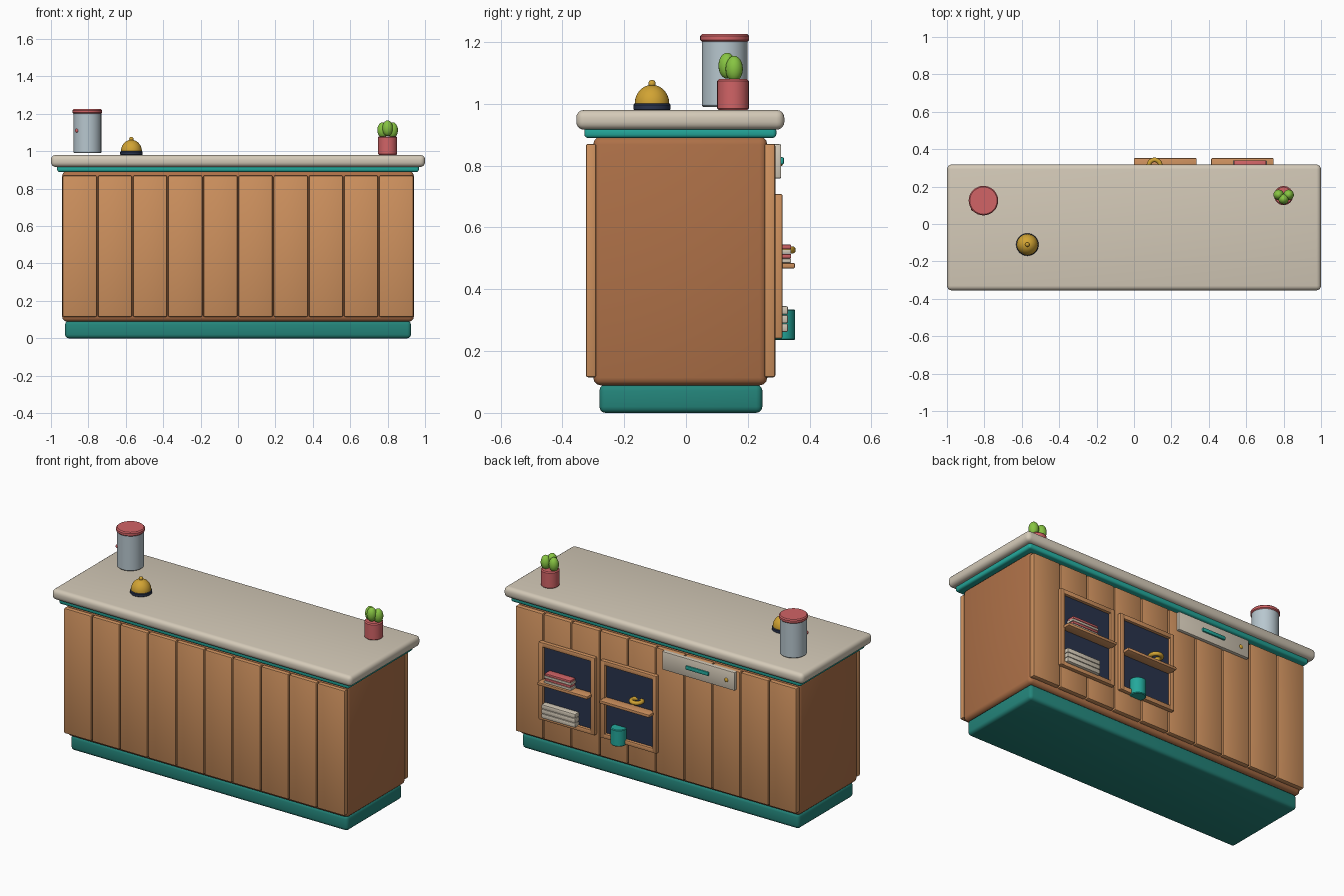
import bpy, bmesh, math
from mathutils import Matrix

if "Cube" in bpy.data.objects:
    bpy.data.objects.remove(bpy.data.objects["Cube"])


def mat(name, rgb):
    lin = [c / 12.92 if c <= 0.04045 else ((c + 0.055) / 1.055) ** 2.4 for c in rgb]
    m = bpy.data.materials.new(name)
    m.diffuse_color = (*lin, 1)
    m.use_nodes = True
    m.node_tree.nodes["Principled BSDF"].inputs["Base Color"].default_value = m.diffuse_color
    return m


PLANK = mat("light_wood", (0.81, 0.57, 0.37))
WOOD = mat("dark_wood", (0.68, 0.44, 0.28))
DTEAL = mat("dark_teal", (0.14, 0.52, 0.48))
TEAL = mat("teal", (0.14, 0.66, 0.61))
CREAM = mat("cream", (0.83, 0.79, 0.72))
CORAL = mat("coral", (0.82, 0.39, 0.40))
GOLD = mat("gold", (0.82, 0.64, 0.20))
NAVY = mat("navy", (0.16, 0.20, 0.30))
GREEN = mat("leaf_green", (0.53, 0.77, 0.26))
GLASS = mat("pale_glass", (0.72, 0.78, 0.81))


def finish(name, bm, m):
    me = bpy.data.meshes.new(name)
    bmesh.ops.recalc_face_normals(bm, faces=bm.faces)
    bm.to_mesh(me)
    bm.free()
    me.materials.append(m)
    ob = bpy.data.objects.new(name, me)
    bpy.context.collection.objects.link(ob)
    bpy.ops.object.select_all(action='DESELECT')
    ob.select_set(True)
    bpy.context.view_layer.objects.active = ob
    bpy.ops.object.shade_smooth_by_angle(angle=math.radians(35))
    return ob


def box(name, x, y, z, m, bevel=0.004, seg=2):
    """Rounded box from (min, max) ranges."""
    bm = bmesh.new()
    bmesh.ops.create_cube(bm, size=1)
    for v in bm.verts:
        for i, (a, b) in enumerate((x, y, z)):
            v.co[i] = (a + b) / 2 + v.co[i] * (b - a)
    if bevel:
        bmesh.ops.bevel(bm, geom=bm.edges[:], offset=bevel, segments=seg,
                        profile=0.5, affect='EDGES')
    return finish(name, bm, m)


def lathe(name, cx, cy, profile, m, n=32):
    """Spin (radius, z) points about a vertical axis."""
    bm = bmesh.new()
    vs = [bm.verts.new((r, 0, z)) for r, z in profile]
    es = [bm.edges.new(p) for p in zip(vs, vs[1:])]
    bmesh.ops.spin(bm, geom=vs + es, cent=(0, 0, 0), axis=(0, 0, 1),
                   angle=math.tau, steps=n, use_duplicate=False)
    bmesh.ops.remove_doubles(bm, verts=bm.verts, dist=1e-5)
    bmesh.ops.translate(bm, verts=bm.verts, vec=(cx, cy, 0))
    return finish(name, bm, m)


def drum(name, cx, cy, r, z0, z1, m, b=0.004):
    return lathe(name, cx, cy, [(0, z0), (r - b, z0), (r, z0 + b), (r, z1 - b),
                                (r - b, z1), (0, z1)], m)


def ball(name, c, size, m):
    bm = bmesh.new()
    bmesh.ops.create_uvsphere(bm, u_segments=20, v_segments=12, radius=1,
                              matrix=Matrix.Translation(c) @ Matrix.Diagonal((*size, 1)))
    return finish(name, bm, m)


# counter body
box("base", (-0.925, 0.925), (-0.28, 0.247), (0, 0.092), DTEAL, 0.02, 3)
box("cabinet_body", (-0.94, 0.94), (-0.30, 0.263), (0.089, 0.893), WOOD, 0.025, 3)
box("trim", (-0.967, 0.967), (-0.329, 0.292), (0.889, 0.925), TEAL, 0.012, 3)
box("countertop", (-1, 1), (-0.355, 0.318), (0.916, 0.98), CREAM, 0.025, 4)

# planks, front and back
for i in range(10):
    x = -0.94 + 0.188 * i
    for side, y in (("front", (-0.324, -0.29)), ("back", (0.253, 0.289))):
        box(f"{side}_plank_{i}", (x + 0.003, x + 0.185), y, (0.115, 0.87), PLANK, 0.007)

# two framed display niches on the back
for side, c in (("left", 0.58), ("right", 0.167)):
    a, b = c - 0.187, c + 0.187
    box(f"{side}_niche_panel", (a + 0.01, b - 0.01), (0.285, 0.294), (0.25, 0.70), NAVY, 0)
    for k, x in (("a", (a, a + 0.028)), ("b", (b - 0.028, b))):
        box(f"{side}_frame_post_{k}", x, (0.28, 0.312), (0.24, 0.708), PLANK, 0.005)
    for k, z in (("bottom", (0.24, 0.268)), ("top", (0.68, 0.708))):
        box(f"{side}_frame_{k}", (a, b), (0.28, 0.311), z, PLANK, 0.005)
    box(f"{side}_shelf", (c - 0.167, c + 0.167), (0.28, 0.352), (0.467, 0.485), PLANK, 0.004)

# things on the shelves
for i in range(4):
    d = 0.004 * (i % 2)
    box(f"napkin_{i}", (0.53 + d, 0.71 - d), (0.285, 0.34),
        (0.485 + 0.015 * i, 0.499 + 0.015 * i), CORAL if i % 2 else CREAM, 0.003)
for i in range(3):
    box(f"folded_cloth_{i}", (0.51, 0.735), (0.285, 0.33),
        (0.262 + 0.028 * i, 0.289 + 0.028 * i), CREAM, 0.005)
drum("mug", 0.233, 0.308, 0.045, 0.235, 0.335, TEAL)
lathe("gold_ring", 0.11, 0.312,
      [(0.031 + 0.012 * math.cos(t * math.tau / 12), 0.527 + 0.012 * math.sin(t * math.tau / 12))
       for t in range(13)], GOLD)

# drawer
box("drawer_front", (-0.54, -0.055), (0.28, 0.308), (0.758, 0.869), CREAM, 0.005)
box("drawer_handle", (-0.37, -0.215), (0.30, 0.317), (0.804, 0.827), TEAL, 0.005)
ball("drawer_lock", (-0.485, 0.307, 0.81), (0.012, 0.007, 0.012), GOLD)

# service bell
drum("bell_base", -0.57, -0.11, 0.06, 0.978, 1.0, NAVY)
lathe("bell_dome", -0.57, -0.11, [(0, 0.998), (0.056, 0.998)] +
      [(0.056 * math.cos(t * math.pi / 20), 1.0 + 0.061 * math.sin(t * math.pi / 20))
       for t in range(10)] + [(0, 1.061)], GOLD)
ball("bell_button", (-0.57, -0.11, 1.065), (0.012, 0.012, 0.012), GOLD)

# jar
drum("jar", -0.805, 0.125, 0.074, 0.99, 1.205, GLASS)
drum("jar_lid", -0.805, 0.125, 0.079, 1.2, 1.225, CORAL, 0.006)
ball("jar_sweet", (-0.86, 0.08, 1.11), (0.011, 0.011, 0.011), CORAL)

# potted plant
drum("plant_pot", 0.80, 0.152, 0.051, 0.979, 1.08, CORAL, 0.006)
for i, (x, y, z) in enumerate(((0.773, 0.156, 1.113), (0.827, 0.156, 1.113), (0.80, 0.133, 1.123))):
    ball(f"plant_leaf_{i}", (x, y, z), (0.028, 0.028, 0.042), GREEN)
